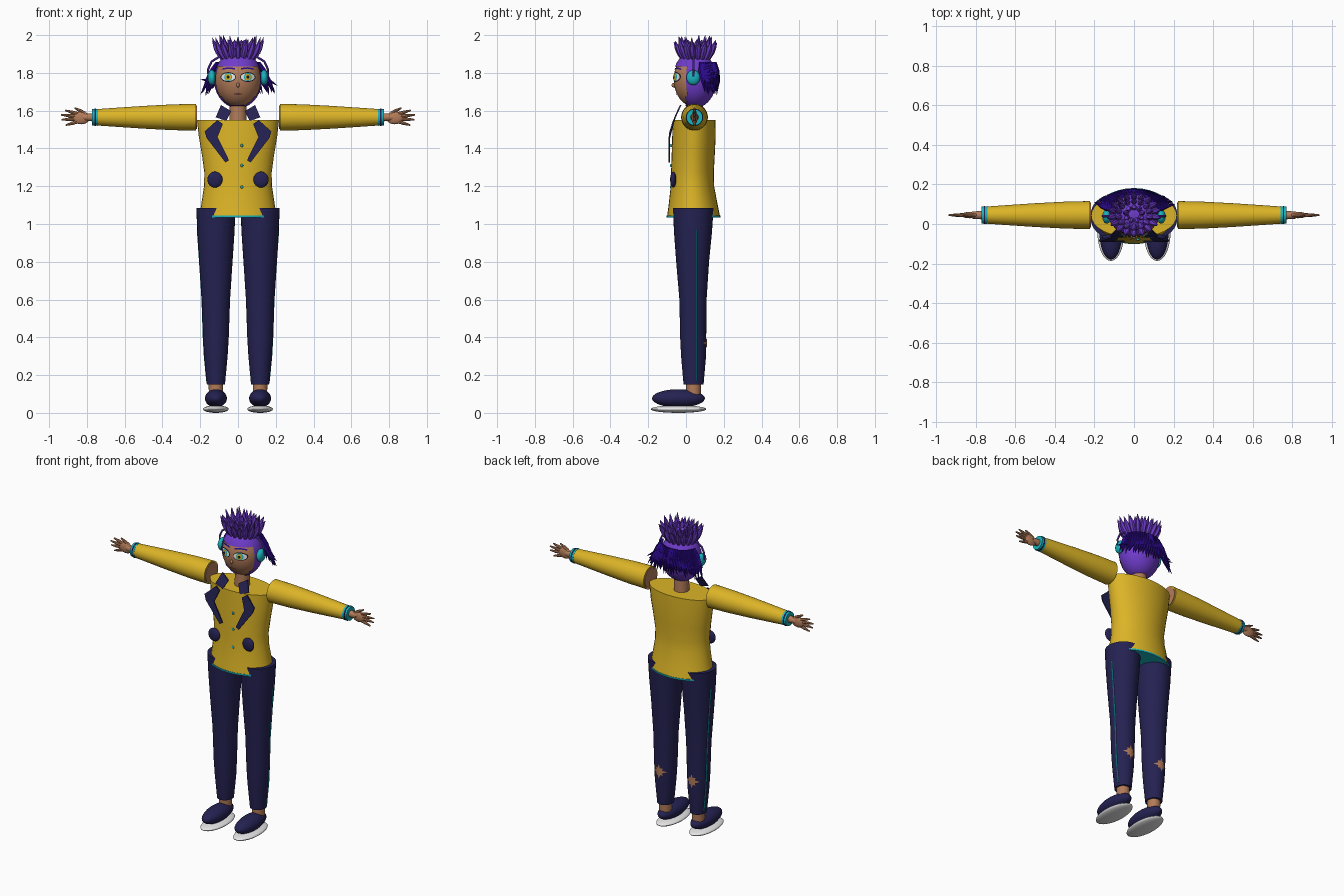
import bpy, bmesh, math, random
from math import sin, cos, pi, sqrt
from mathutils import Vector, Matrix

random.seed(4)
if "Cube" in bpy.data.objects:
    bpy.data.objects.remove(bpy.data.objects["Cube"])


def material(name, *rgb):
    m = bpy.data.materials.new(name)
    m.use_nodes = True
    m.diffuse_color = (*rgb, 1)
    m.node_tree.nodes["Principled BSDF"].inputs["Base Color"].default_value = (*rgb, 1)
    return m


YELLOW = material("jacket yellow", 0.72, 0.46, 0.02)
NAVY = material("navy cloth", 0.018, 0.016, 0.085)
SKIN = material("skin", 0.45, 0.2, 0.1)
PURPLE = material("purple hair", 0.16, 0.045, 0.6)
INDIGO = material("indigo hair", 0.025, 0.003, 0.27)
TEAL = material("teal trim", 0.01, 0.45, 0.52)
WHITE = material("white", 0.8, 0.8, 0.8)
BLACK = material("black", 0.01, 0.01, 0.012)
LIP = material("lip brown", 0.2, 0.06, 0.04)
CY = 0.045  # depth of the body axis


def finish(name, bm, mat, recalc=True):
    if recalc:
        bmesh.ops.recalc_face_normals(bm, faces=bm.faces)
    me = bpy.data.meshes.new(name)
    bm.to_mesh(me)
    bm.free()
    me.materials.append(mat)
    me.polygons.foreach_set("use_smooth", [True] * len(me.polygons))
    me.set_sharp_from_angle(angle=math.radians(40))
    ob = bpy.data.objects.new(name, me)
    bpy.context.collection.objects.link(ob)
    return ob


def skin_rings(bm, rings):
    """Bridge vertex rings and cap both ends."""
    vs = [[bm.verts.new(p) for p in r] for r in rings]
    n = len(vs[0])
    for a, b in zip(vs, vs[1:]):
        for i in range(n):
            j = (i + 1) % n
            bm.faces.new((a[i], a[j], b[j], b[i]))
    bm.faces.new(vs[0])
    bm.faces.new(vs[-1])


def loft(name, profile, mat, cx=0.0, sides=32):
    """Stacked ellipses, rows of height, x radius, y radius, y centre."""
    bm = bmesh.new()
    skin_rings(bm, [[(cx + rx * cos(2 * pi * i / sides), cy + ry * sin(2 * pi * i / sides), z)
                     for i in range(sides)] for z, rx, ry, cy in profile])
    return finish(name, bm, mat)


def tube(bm, pts, radii, sides=6):
    pts = [Vector(p) for p in pts]
    rings = []
    for k, (p, r) in enumerate(zip(pts, radii)):
        d = pts[min(k + 1, len(pts) - 1)] - pts[max(k - 1, 0)]
        q = d.to_track_quat('Z', 'Y')
        rings.append([p + q @ Vector((r * cos(2 * pi * i / sides), r * sin(2 * pi * i / sides), 0))
                      for i in range(sides)])
    skin_rings(bm, rings)


def single_tube(name, pts, radii, mat, sides=24):
    bm = bmesh.new()
    tube(bm, pts, radii, sides)
    return finish(name, bm, mat)


def ball(name, centre, size, mat, keep=None):
    bm = bmesh.new()
    bmesh.ops.create_uvsphere(bm, u_segments=32, v_segments=20, radius=1)
    bmesh.ops.transform(bm, verts=bm.verts, matrix=Matrix.Translation(centre) @ Matrix.Diagonal((*size, 1)))
    if keep:
        drop = [f for f in bm.faces if not keep(f.calc_center_median())]
        bmesh.ops.delete(bm, geom=drop, context='FACES')
    return finish(name, bm, mat)


def patch(name, cx, cz, rim, surface, mat, facing=-1):
    """Thin skin laid on a surface given as y(x, z)."""
    bm = bmesh.new()
    at = lambda x, z: bm.verts.new((x, surface(x, z), z))
    mid = at(cx, cz)
    rings = [[at(cx + t * x, cz + t * z) for x, z in rim] for t in (0.35, 0.7, 1)]
    n = len(rim)
    for i in range(n):
        j = (i + 1) % n
        bm.faces.new((mid, rings[0][i], rings[0][j]))
        for a, b in zip(rings, rings[1:]):
            bm.faces.new((a[i], b[i], b[j], a[j]))
    bm.normal_update()
    bmesh.ops.reverse_faces(bm, faces=[f for f in bm.faces if f.normal.y * facing < 0])
    return finish(name, bm, mat, recalc=False)


def oval(rx, rz, n=20):
    return [(rx * cos(2 * pi * i / n), rz * sin(2 * pi * i / n)) for i in range(n)]


def plate(name, outline, depth, mat, thick=0.008):
    """Flat panel from x, z points, with depth y(z)."""
    bm = bmesh.new()
    f = bm.faces.new([bm.verts.new((x, depth(z), z)) for x, z in outline])
    ext = bmesh.ops.extrude_face_region(bm, geom=[f])["geom"]
    bmesh.ops.translate(bm, vec=(0, thick, 0), verts=[v for v in ext if isinstance(v, bmesh.types.BMVert)])
    return finish(name, bm, mat)


# Jacket body and hem
loft("jacket", [(1.04, .205, .14, .04), (1.1, .195, .13, .038), (1.2, .18, .115, .034),
                (1.27, .178, .113, .034), (1.36, .19, .114, .038), (1.46, .207, .115, .042),
                (1.55, .217, .113, .043)], YELLOW)
loft("jacket_hem", [(1.034, .207, .142, .04), (1.044, .207, .142, .04)], TEAL)
for k, z in enumerate((1.195, 1.31, 1.415)):
    ball(f"button_{k + 1}", (.02, -.079, z), (.008, .006, .008), TEAL)

# Head, neck and hair cap
HEAD = Vector((0, CY, 1.765))
HX, HY, HZ = .121, .11, .145
ball("head", HEAD, (HX, HY, HZ), SKIN)
loft("neck", [(1.54, .046, .046, CY), (1.66, .043, .043, CY)], SKIN)
ball("hair_cap", HEAD, (.127, .116, .152), PURPLE, keep=lambda c: c.y > 0.0 or c.z > 1.835)


def face(offset):
    return lambda x, z: CY - offset - HY * sqrt(max(0, 1 - (x / HX) ** 2 - ((z - HEAD.z) / HZ) ** 2))


ball("nose", (0, -.066, 1.735), (.009, .01, .012), SKIN)
patch("mouth", 0, 1.688, oval(.022, .005), face(.003), LIP)

# Crown of pointed locks
bm = bmesh.new()
for count, r0, r1, z0, z1, w in ((18, .085, .138, 1.875, 1.98, .016), (14, .06, .1, 1.89, 1.99, .015),
                                 (9, .03, .055, 1.9, 1.965, .014)):
    for i in range(count):
        a = 2 * pi * (i + count % 4 / 4) / count
        tip = z1 + random.uniform(-.02, .015)
        ring = lambda r, z: (r * cos(a), .05 + .83 * r * sin(a), z)
        tube(bm, [ring(r0, z0), ring(r0 * .6 + r1 * .4, z0 + .035), ring(r0 * .35 + r1 * .65, z0 + .06),
                  ring(r1, tip)], [w * .7, w, w * .85, .001])
finish("hair_crown", bm, PURPLE)
ball("crown_centre", (0, .05, 1.9), (.095, .08, .035), PURPLE)

# Loose strands fanning round the back of the head
bm = bmesh.new()
for layer, count in ((0, 30), (1, 25)):
    for i in range(count):
        a = math.radians(8 + 164 * i / (count - 1))
        c, s = cos(a), sin(a)
        drop = random.uniform(1.68, 1.72) + .05 * layer
        out = random.uniform(.18, .21)
        tube(bm, [(.113 * c, CY + .02 + .09 * s, 1.855), (.14 * c, CY + .02 + .1 * s, 1.81),
                  (.165 * c, CY + .03 + .095 * s, 1.76), (out * c, CY + .045 + .075 * s, drop)],
             [.008, .013, .011, .001])
finish("back_strands", bm, INDIGO)

LEG = [(.15, .048, .053, .04), (.3, .062, .066, .04), (.4, .068, .069, .038), (.6, .075, .072, .037),
       (.8, .088, .087, .035), (.95, .098, .1, .037), (1.085, .104, .108, .038)]


def leg_at(z):
    for a, b in zip(LEG, LEG[1:]):
        if z <= b[0]:
            t = (z - a[0]) / (b[0] - a[0])
            return [p + t * (q - p) for p, q in zip(a, b)]
    return LEG[-1]


# Everything that comes in pairs
for side, s in (("left", 1), ("right", -1)):
    lx = .117 * s

    # Legs, ripped patches and side piping
    loft(side + "_trouser_leg", LEG, NAVY, cx=lx)
    loft(side + "_ankle", [(.09, .037, .038, .04), (.17, .039, .04, .04)], SKIN, cx=lx)

    def calf(x, z):
        _, rx, ry, cy = leg_at(z)
        return cy + .004 + ry * sqrt(max(0, 1 - ((x - lx) / rx) ** 2))
    rip = [(r * .046 * cos(a), r * .046 * sin(a)) for a, r in
           ((2 * pi * i / 16, (1, .5, .75, .5)[i % 4]) for i in range(16))]
    patch(side + "_trouser_rip", lx, .37, rip, calf, SKIN, facing=1)
    path = []
    for z in (.17, .3, .4, .6, .8, .97):
        _, rx, ry, cy = leg_at(z)
        path.append((lx + s * rx * sqrt(1 - ((.054 - cy) / ry) ** 2), .054, z))
    single_tube(side + "_piping", path, [.004] * 6, TEAL, 6)

    # Shoes
    ball(side + "_shoe", (lx, -.04, .077), (.058, .14, .048), NAVY)
    ball(side + "_sole", (lx, -.04, .02), (.068, .147, .02), WHITE)

    # Sleeve, cuff and inner arm
    arm = lambda x: (x * s, CY, 1.565)
    single_tube(side + "_sleeve", [arm(x) for x in (.222, .35, .5, .65, .765)],
                [.071, .068, .06, .05, .042], YELLOW, 32)
    single_tube(side + "_inner_arm", [arm(.218), arm(.3)], [.063, .063], SKIN)
    single_tube(side + "_cuff", [arm(.742), arm(.772)], [.045, .043], TEAL)
    single_tube(side + "_cuff_band", [arm(.753), arm(.76)], [.046, .046], NAVY)
    single_tube(side + "_wrist", [arm(.76), arm(.82)], [.022, .018], SKIN, 16)

    # Hand with spread fingers
    ball(side + "_palm", (.83 * s, CY, 1.562), (.045, .016, .034), SKIN)
    bm = bmesh.new()
    for x0, z0, x1, z1 in ((.845, 1.582, .915, 1.602), (.855, 1.57, .938, 1.578),
                           (.855, 1.557, .935, 1.552), (.845, 1.543, .912, 1.523), (.81, 1.585, .865, 1.615)):
        mid = ((x0 + x1) / 2 * s, CY, (z0 + z1) / 2)
        tube(bm, [(x0 * s, CY, z0), mid, (x1 * s, CY, z1)], [.01, .009, .004], 8)
    finish(side + "_fingers", bm, SKIN)

    # Collar, lapel and pocket
    front = lambda z: -.092 + .055 * max(0, (z - 1.47) / .15) ** 1.3
    mirror = lambda pts: [(-s * x, z) for x, z in pts]
    plate(side + "_collar", mirror([(-.118, 1.565), (-.09, 1.63), (-.036, 1.597), (-.062, 1.545)]), front, NAVY)
    plate(side + "_lapel", mirror([(-.177, 1.49), (-.11, 1.55), (-.08, 1.53), (-.108, 1.46),
                                   (-.048, 1.338), (-.066, 1.325), (-.166, 1.455)]), front, NAVY)
    ball(side + "_pocket", (.122 * s, -.068, 1.235), (.04, .016, .042), NAVY)

    # Eyes and brows
    for part, rx, rz, lift, mat in (("lash", .041, .026, .002, BLACK), ("eye", .037, .021, .004, WHITE),
                                    ("iris_rim", .021, .021, .006, TEAL), ("iris", .016, .017, .008, YELLOW),
                                    ("pupil", .008, .009, .01, BLACK)):
        patch(f"{side}_{part}", .052 * s, 1.778, oval(rx, rz), face(lift), mat)
    brow = [(s * x, z) for x, z in ((-.035, -.004), (0, .001), (.035, -.006), (.03, .002), (0, .008), (-.035, .004))]
    patch(side + "_brow", .052 * s, 1.822, brow, face(.004), INDIGO)

    # Ear cup and its thin band
    ball(side + "_ear_cup", (.138 * s, .038, 1.775), (.022, .036, .04), TEAL)
    single_tube(side + "_ear_band", [(.1 * s, .04, 1.885), (.14 * s, .04, 1.86), (.158 * s, .04, 1.82),
                                     (.158 * s, .04, 1.78)], [.006] * 4, PURPLE, 8)
